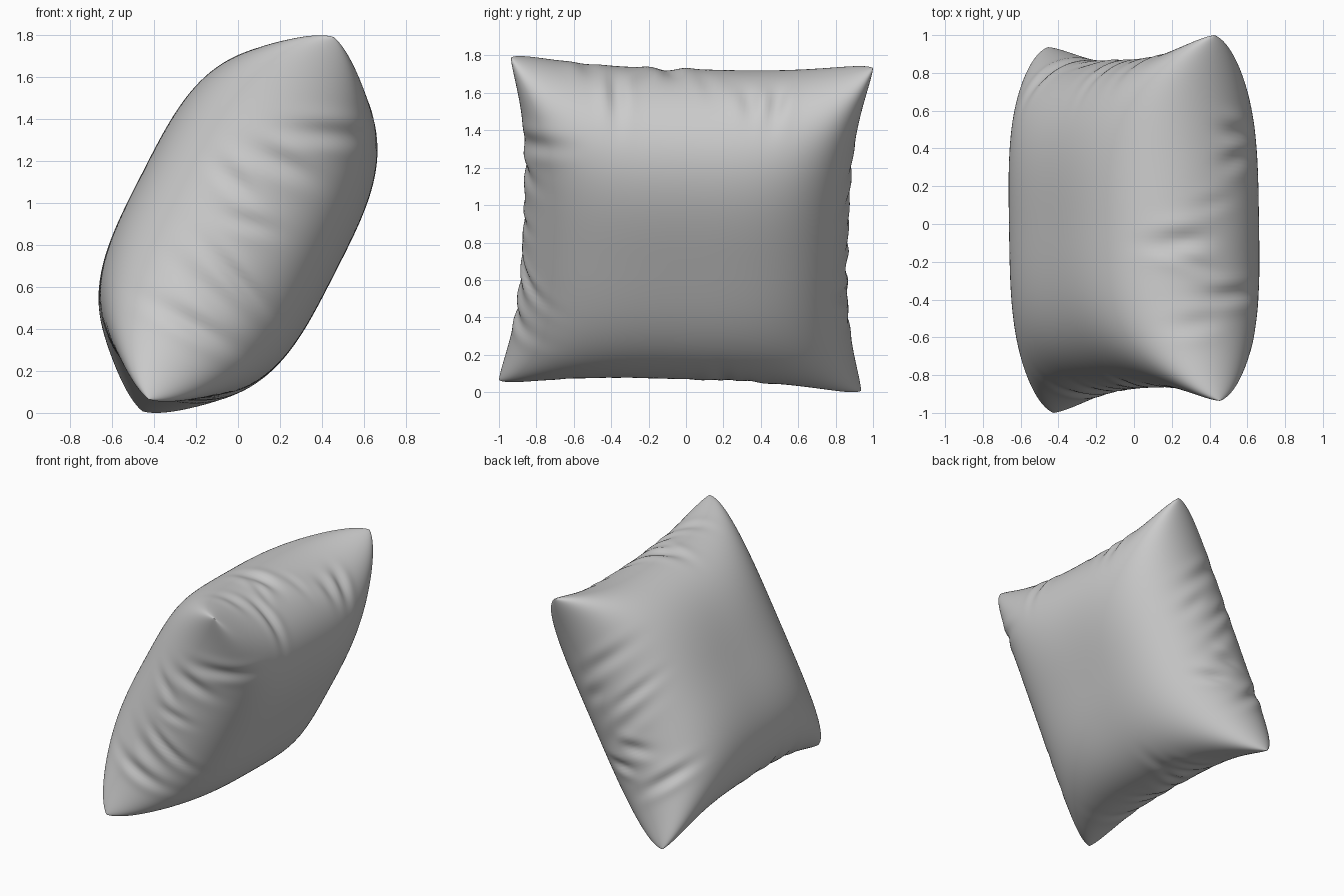
import bpy, bmesh, math, random
from mathutils import Matrix, Vector

if "Cube" in bpy.data.objects:
    bpy.data.objects.remove(bpy.data.objects["Cube"])

random.seed(11)
N = 130              # grid cells per side
THICK = 0.517        # half thickness at the centre
MID, TIP = 0.868, 1.025   # half width at edge middle / at corner before blunting


def reach(t):
    return MID + (TIP - MID) * abs(t) ** 3.2


def pillow_point(s, t, side):
    """Puffed square panel with drawn-out, blunt corners; x is the thickness."""
    u, v = s * reach(t), t * reach(s)
    blunt = 1 - 0.055 * abs(s * t) ** 8
    x = THICK * math.sqrt(max(0, (1 - abs(s) ** 3.4) * (1 - abs(t) ** 3.4)))
    return Vector((side * x, u * blunt, v * blunt))


def make_creases():
    """Creases crossing one seam: (position, slant, centre, length, width, depth)."""
    out = []
    pos = -0.55
    while pos < 0.6:
        out.append((pos, random.uniform(-0.4, 0.4), random.uniform(-0.2, 0.2),
                    random.uniform(0.1, 0.2), random.uniform(0.03, 0.05),
                    random.uniform(0.01, 0.028)))
        pos += random.uniform(0.12, 0.22)
    return out


seams = {(axis, sign): make_creases() for axis in (1, 2) for sign in (-1, 1)}


def crease_depth(p):
    total = 0.0
    for (axis, sign), creases in seams.items():
        edge = sign * p[axis]
        if edge < 0.5:
            continue
        fade = min(1, (edge - 0.5) / 0.3)
        fade = fade * fade * (3 - 2 * fade)
        along = p[3 - axis]
        for pos, slant, mid, length, width, depth in creases:
            d = (along - pos - slant * p.x) / width
            if abs(d) < 4:
                ridge = math.exp(-d * d) - 0.45 * math.exp(-(abs(d) - 1.7) ** 2)
                total += fade * depth * ridge * math.exp(-((p.x - mid) / length) ** 2)
    return total


# Two puffed panels welded along the seam
bm = bmesh.new()
for side in (-1, 1):
    rows = []
    for i in range(N + 1):
        s = math.sin(math.pi / 2 * (2 * i / N - 1))
        rows.append([bm.verts.new(pillow_point(s, math.sin(math.pi / 2 * (2 * j / N - 1)), side))
                     for j in range(N + 1)])
    for i in range(N):
        for j in range(N):
            q = [rows[i][j], rows[i + 1][j], rows[i + 1][j + 1], rows[i][j + 1]]
            bm.faces.new(q if side > 0 else q[::-1])
bmesh.ops.remove_doubles(bm, verts=bm.verts, dist=0.0002)
bmesh.ops.recalc_face_normals(bm, faces=bm.faces)
bm.normal_update()

# Press the creases in along the surface normal
moves = [(v, v.normal * -crease_depth(v.co)) for v in bm.verts]
for v, m in moves:
    v.co += m
for _ in range(4):
    bmesh.ops.smooth_vert(bm, verts=bm.verts, factor=0.5,
                          use_axis_x=True, use_axis_y=True, use_axis_z=True)

# Lean the pillow over and stand it on the ground
lean = Matrix.Rotation(math.radians(27), 4, 'Y') @ Matrix.Rotation(-0.033, 4, 'X')
bmesh.ops.transform(bm, matrix=lean, verts=bm.verts)
low = min(v.co.z for v in bm.verts)
bmesh.ops.translate(bm, vec=(0, 0, -low), verts=bm.verts)

mesh = bpy.data.meshes.new("pillow")
bm.to_mesh(mesh)
bm.free()
mesh.shade_smooth()
pillow = bpy.data.objects.new("pillow", mesh)
bpy.context.collection.objects.link(pillow)
